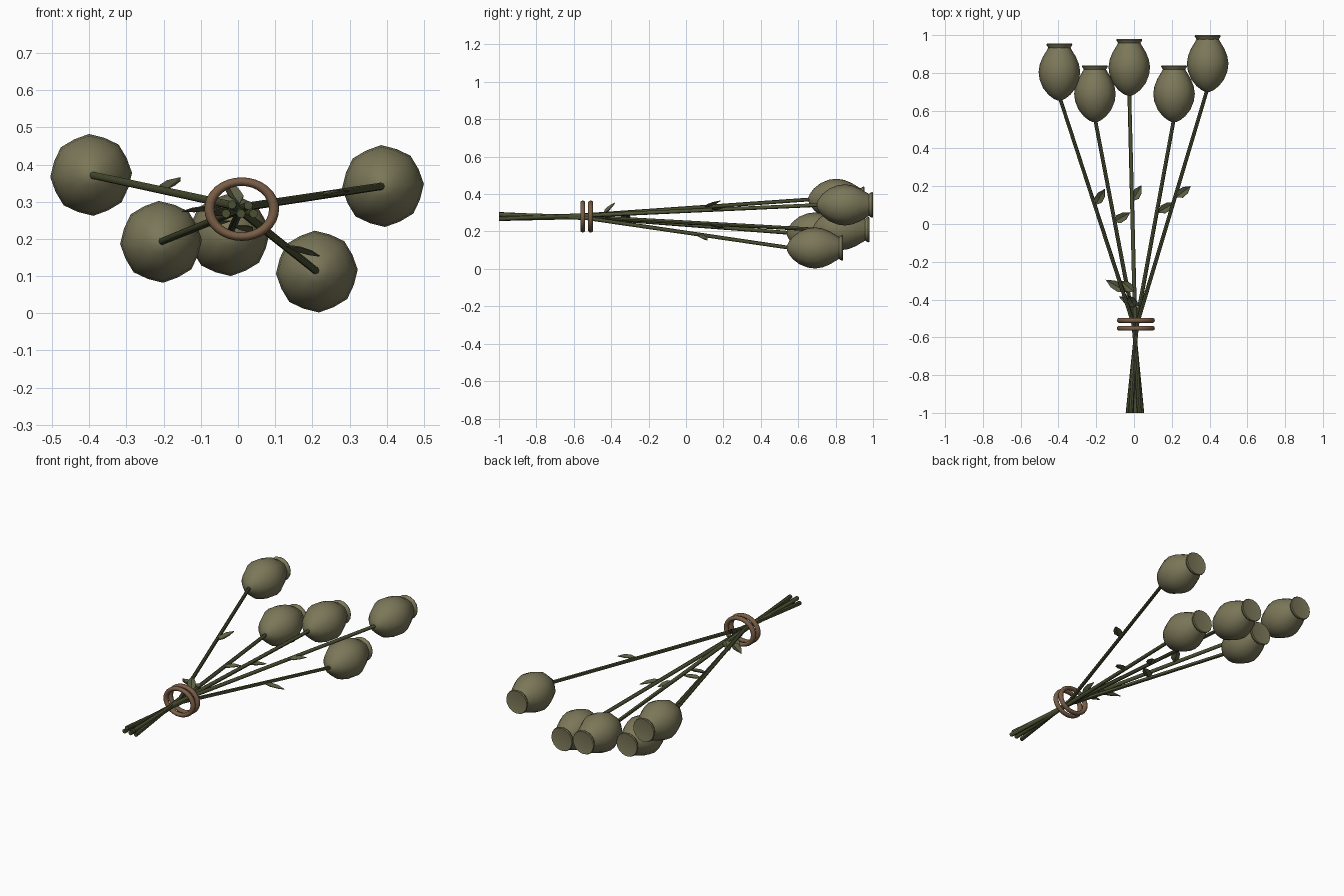
import bpy, bmesh, math
from mathutils import Vector

cube = bpy.data.objects.get("Cube")
if cube:
    bpy.data.objects.remove(cube, do_unlink=True)


def material(name, rgb):
    m = bpy.data.materials.new(name)
    m.use_nodes = True
    m.diffuse_color = (*rgb, 1)
    bsdf = m.node_tree.nodes["Principled BSDF"]
    bsdf.inputs["Base Color"].default_value = (*rgb, 1)
    bsdf.inputs["Roughness"].default_value = 0.9
    return m


POD = material("dry olive", (0.20, 0.185, 0.10))
STEM = material("dark stem green", (0.07, 0.08, 0.032))
LEAF = material("leaf green", (0.105, 0.11, 0.055))
TWINE = material("brown twine", (0.19, 0.11, 0.06))


def finish(name, bm, mat, smooth=45):
    bmesh.ops.recalc_face_normals(bm, faces=bm.faces)
    me = bpy.data.meshes.new(name)
    bm.to_mesh(me)
    bm.free()
    ob = bpy.data.objects.new(name, me)
    bpy.context.collection.objects.link(ob)
    me.materials.append(mat)
    if smooth:
        bpy.ops.object.select_all(action="DESELECT")
        ob.select_set(True)
        bpy.context.view_layer.objects.active = ob
        bpy.ops.object.shade_smooth_by_angle(angle=math.radians(smooth))
    return ob


def skin(bm, rings):
    """Bridge rings of points into a capped tube."""
    loops = [[bm.verts.new(p) for p in ring] for ring in rings]
    n = len(loops[0])
    for a, b in zip(loops, loops[1:]):
        for i in range(n):
            j = (i + 1) % n
            bm.faces.new((a[i], a[j], b[j], b[i]))
    bm.faces.new(loops[0])
    bm.faces.new(loops[-1])


def ring_y(c, r, n, lobe=0.0):
    """Circle facing y, optionally with eight soft ribs."""
    pts = []
    for i in range(n):
        a = math.tau * i / n + 0.05
        q = r * (1 + lobe * math.cos(8 * (a - 0.05)))
        pts.append((c[0] + q * math.cos(a), c[1], c[2] + q * math.sin(a)))
    return pts


# Seed pod profile: distance along the pod, radius
BODY = [(0, 0.012), (0.008, 0.03), (0.03, 0.058), (0.065, 0.085), (0.11, 0.103),
        (0.15, 0.108), (0.19, 0.102), (0.23, 0.086), (0.26, 0.068), (0.28, 0.057)]
CROWN = [(0.272, 0.054), (0.284, 0.063), (0.294, 0.069), (0.3, 0.066), (0.297, 0.05)]


def pod(name, x, y, z):
    bm = bmesh.new()
    skin(bm, [ring_y((x, y + t, z), r, 16, 0.02) for t, r in BODY])
    skin(bm, [ring_y((x, y + t, z), r, 16) for t, r in CROWN])
    finish(name, bm, POD)


def stem(name, pts):
    bm = bmesh.new()
    skin(bm, [ring_y(p, r, 8) for p, r in zip(pts, (0.012, 0.011, 0.010))])
    finish(name, bm, STEM)


def leaf(name, base, tip, width=0.045):
    """Small pointed leaf, creased along the midrib."""
    base, tip = Vector(base), Vector(tip)
    d = tip - base
    side = d.cross(Vector((0, 0, 1))).normalized()
    up = side.cross(d).normalized()
    bm = bmesh.new()
    mid = [bm.verts.new(base + d * t - up * s)
           for t, s in ((0, 0), (0.35, 0.006), (0.7, 0.005), (1, 0))]
    for s in (-1, 1):
        e = [bm.verts.new(base + d * t + side * s * width * w + up * 0.004)
             for t, w in ((0.3, 0.45), (0.65, 0.4))]
        bm.faces.new((mid[0], mid[1], e[0]))
        bm.faces.new((mid[1], mid[2], e[1], e[0]))
        bm.faces.new((mid[2], mid[3], e[1]))
    ob = finish(name, bm, LEAF, 0)
    sol = ob.modifiers.new("thickness", "SOLIDIFY")
    sol.thickness = 0.003


# Pod base position, then the x and z of the cut stem end
FLOWERS = [
    ((-0.395, 0.655, 0.372), 0.042, 0.268),
    ((-0.207, 0.54, 0.192), 0.028, 0.290),
    ((-0.025, 0.68, 0.210), 0.008, 0.268),
    ((0.212, 0.54, 0.112), -0.016, 0.292),
    ((0.39, 0.70, 0.342), -0.032, 0.268),
]
for i, (top, ex, ez) in enumerate(FLOWERS, 1):
    pod(f"seed_pod_{i}", *top)
    knot = (0.008 - ex * 0.25, -0.53, 0.28 + (top[2] - 0.25) * 0.06)
    end = (top[0], top[1] + 0.02, top[2])
    stem(f"stem_{i}", [(ex, -1, ez), knot, end])

# One leaf per stem and a cluster above the binding
LEAVES = [
    ((-0.205, 0.10, 0.332), (-0.155, 0.185, 0.366)),
    ((-0.108, 0.01, 0.238), (-0.02, 0.06, 0.25)),
    ((-0.01, 0.12, 0.238), (0.04, 0.205, 0.222)),
    ((0.125, 0.06, 0.185), (0.22, 0.115, 0.155)),
    ((0.22, 0.14, 0.32), (0.30, 0.2, 0.33)),
    ((-0.04, -0.36, 0.29), (-0.15, -0.295, 0.275)),
    ((0.0, -0.36, 0.29), (-0.07, -0.30, 0.27)),
    ((0.005, -0.44, 0.295), (-0.03, -0.38, 0.355)),
    ((0.03, -0.43, 0.28), (-0.08, -0.385, 0.265)),
]
for i, (a, b) in enumerate(LEAVES, 1):
    leaf(f"leaf_{i}", a, b, 0.05)

# Two oval binding rings
for i, y in enumerate((-0.51, -0.552), 1):
    bpy.ops.mesh.primitive_torus_add(
        major_segments=32, minor_segments=10, major_radius=0.087, minor_radius=0.0135,
        location=(0.01, y, 0.28), rotation=(math.pi / 2, 0, 0))
    band = bpy.context.object
    band.name = f"binding_ring_{i}"
    band.scale = (1, 0.85, 1)
    band.data.materials.append(TWINE)
    bpy.ops.object.shade_smooth_by_angle(angle=math.radians(60))
